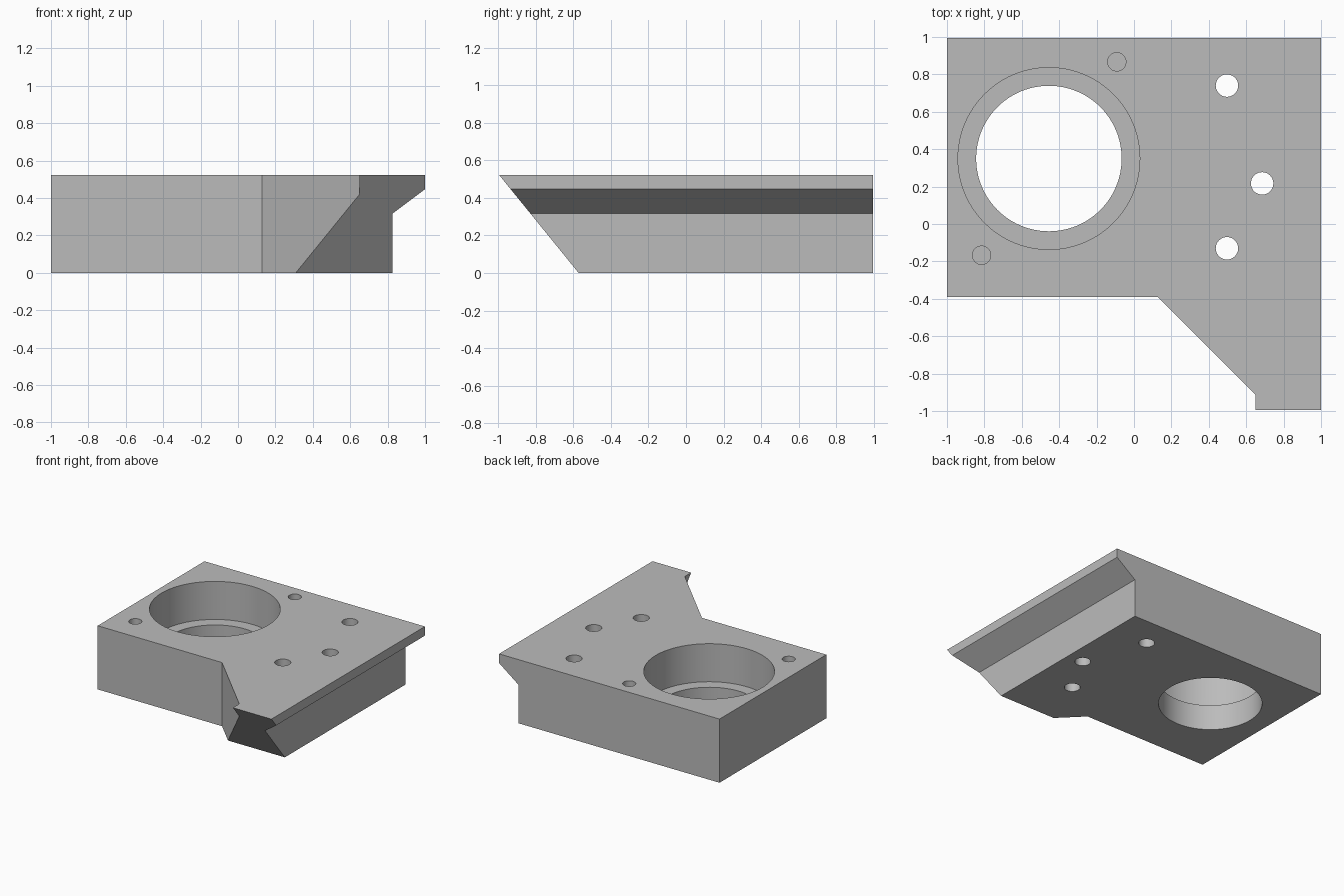
import bpy, bmesh
from math import radians
from mathutils import Vector

cube = bpy.data.objects.get("Cube")
if cube:
    bpy.data.objects.remove(cube, do_unlink=True)

HEIGHT = 0.522
BACK = 0.994

grey = bpy.data.materials.new("light grey")
grey.use_nodes = True
COLOUR = (0.5, 0.5, 0.5, 1)
grey.diffuse_color = COLOUR
grey.node_tree.nodes["Principled BSDF"].inputs["Base Color"].default_value = COLOUR


def prism(name, points, direction):
    """Extrude a planar outline along a direction."""
    bm = bmesh.new()
    face = bm.faces.new([bm.verts.new(p) for p in points])
    result = bmesh.ops.extrude_face_region(bm, geom=[face])
    moved = [v for v in result["geom"] if isinstance(v, bmesh.types.BMVert)]
    bmesh.ops.translate(bm, verts=moved, vec=Vector(direction))
    bmesh.ops.recalc_face_normals(bm, faces=bm.faces)
    mesh = bpy.data.meshes.new(name)
    bm.to_mesh(mesh)
    bm.free()
    mesh.materials.append(grey)
    obj = bpy.data.objects.new(name, mesh)
    bpy.context.collection.objects.link(obj)
    return obj


def cut(target, cutter):
    """Subtract a cutter from the target and discard it."""
    mod = target.modifiers.new("cut", "BOOLEAN")
    mod.operation = "DIFFERENCE"
    mod.solver = "EXACT"
    mod.object = cutter
    cutter.hide_render = True
    bpy.context.view_layer.objects.active = target
    bpy.ops.object.modifier_apply(modifier=mod.name)
    bpy.data.objects.remove(cutter, do_unlink=True)


def drill(target, x, y, radius, bottom, sides):
    """Bore a round hole from above the top face down to a given height."""
    top = HEIGHT + 0.1
    bpy.ops.mesh.primitive_cylinder_add(vertices=sides, radius=radius, depth=top - bottom,
                                        location=(x, y, (top + bottom) / 2))
    tool = bpy.context.object
    tool.name = "hole_cutter"
    tool.data.materials.append(grey)
    cut(target, tool)


# Plate with a leg reaching forward on one side
outline = [(-1, -0.39), (0.128, -0.39), (0.65, -0.912), (0.65, -1.05),
           (1, -1.05), (1, BACK), (-1, BACK)]
block = prism("mounting_block", [(x, y, 0) for x, y in outline], (0, 0, HEIGHT))

# Sloping underside at the tip of the leg
slope = [(-0.49, -0.1), (-1.076, HEIGHT + 0.1), (-1.4, HEIGHT + 0.1), (-1.4, -0.1)]
cut(block, prism("slope_cutter", [(-1.2, y, z) for y, z in slope], (2.6, 0, 0)))

# Undercut below the overhanging side lip
lip = [(0.825, -0.1), (0.825, 0.316), (1, 0.447), (1.2, 0.597), (1.2, -0.1)]
cut(block, prism("lip_cutter", [(x, -1.5, z) for x, z in lip], (0, 3, 0)))

# Large stepped bore
drill(block, -0.455, 0.35, 0.486, 0.21, 96)
drill(block, -0.455, 0.35, 0.389, -0.1, 96)

# Through holes
for x, y in [(0.497, 0.74), (0.685, 0.217), (0.497, -0.13)]:
    drill(block, x, y, 0.06, -0.1, 40)

# Blind holes beside the bore
for x, y in [(-0.092, 0.867), (-0.815, -0.167)]:
    drill(block, x, y, 0.049, 0.26, 40)

# Smooth bore walls with crisp edges
bpy.ops.object.select_all(action="DESELECT")
block.select_set(True)
bpy.context.view_layer.objects.active = block
bpy.ops.object.shade_smooth_by_angle(angle=radians(25))
